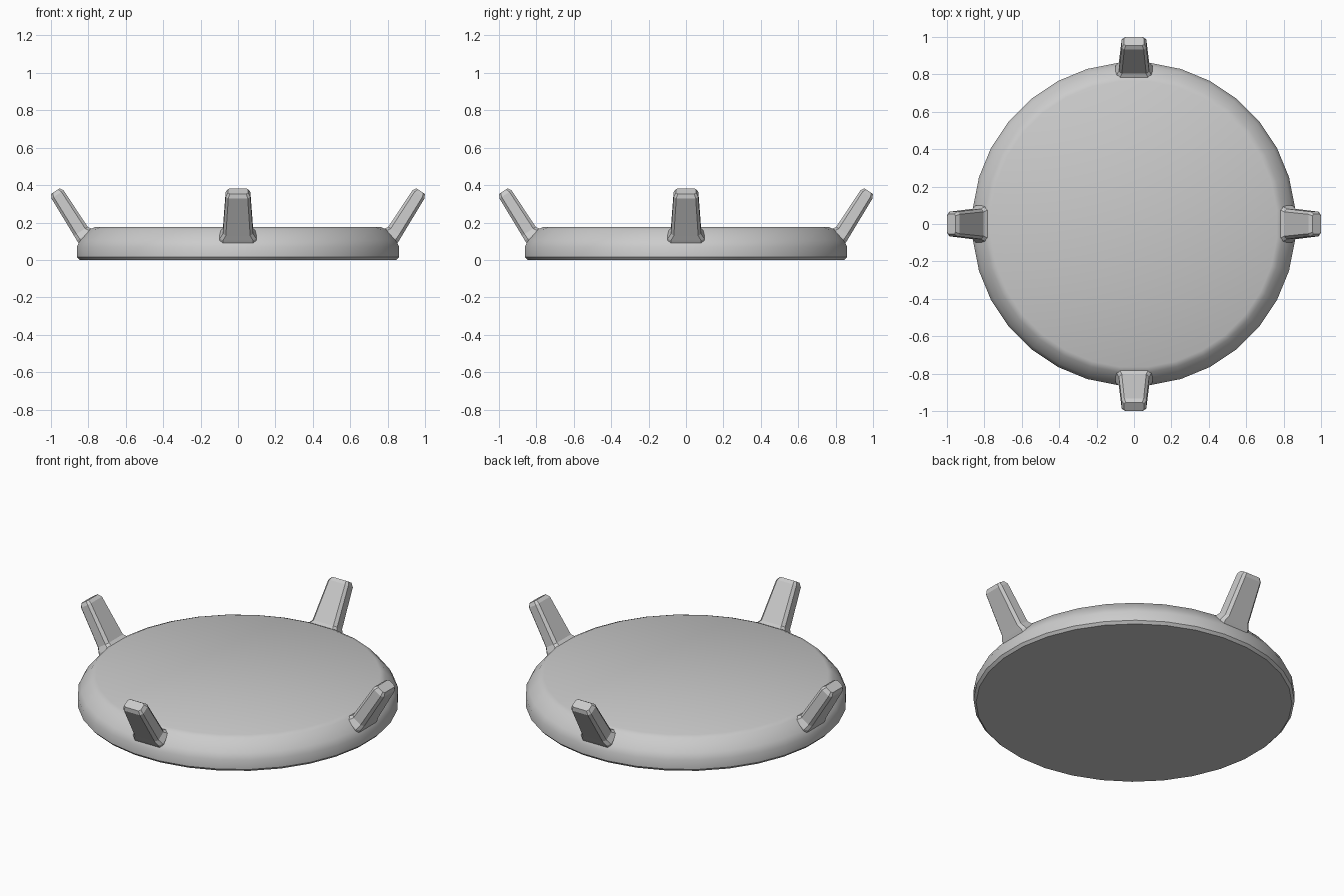
import bpy, bmesh, math
from mathutils import Vector, Matrix

if "Cube" in bpy.data.objects:
    bpy.data.objects.remove(bpy.data.objects["Cube"])


def make_object(name, bm, smooth_angle=None):
    bmesh.ops.recalc_face_normals(bm, faces=bm.faces)
    mesh = bpy.data.meshes.new(name)
    bm.to_mesh(mesh)
    bm.free()
    obj = bpy.data.objects.new(name, mesh)
    bpy.context.collection.objects.link(obj)
    if smooth_angle:
        bpy.ops.object.select_all(action='DESELECT')
        obj.select_set(True)
        bpy.context.view_layer.objects.active = obj
        bpy.ops.object.shade_smooth_by_angle(angle=math.radians(smooth_angle))
    return obj


def loft(bm, rings):
    # Skin closed rings of points and cap both ends
    loops = [[bm.verts.new(p) for p in ring] for ring in rings]
    n = len(loops[0])
    for a, b in zip(loops, loops[1:]):
        for i in range(n):
            j = (i + 1) % n
            bm.faces.new((a[i], a[j], b[j], b[i]))
    bm.faces.new(loops[0])
    bm.faces.new(loops[-1])


# Round base plate: radius, height
SIDES = 32
profile = [(0.852, 0), (0.866, 0.015), (0.866, 0.07), (0.848, 0.105),
           (0.797, 0.163), (0.768, 0.176)]
bm = bmesh.new()
loft(bm, [[(r * math.cos((i + 0.5) * math.tau / SIDES),
            r * math.sin((i + 0.5) * math.tau / SIDES), z)
           for i in range(SIDES)] for r, z in profile])
make_object("base_plate", bm, 35)

# Slanted prong: distance along axis, half width, inner and outer depth, corner cut
sections = [(-0.05, 0.10, 0.062, 0.045, 0.018),
            (-0.008, 0.098, 0.062, 0.045, 0.018),
            (0.022, 0.081, 0.043, 0.044, 0.016),
            (0.255, 0.066, 0.040, 0.038, 0.014),
            (0.276, 0.054, 0.028, 0.026, 0.010)]
foot = Vector((0.828, 0, 0.135))
axis = Vector((0.54, 0, 0.842))
outward = Vector((0.842, 0, -0.54))
side = Vector((0, 1, 0))


def prong_ring(s, w, inner, outer, c):
    pts = [(-inner, w - c), (-inner + c, w), (outer - c, w), (outer, w - c),
           (outer, c - w), (outer - c, -w), (-inner + c, -w), (-inner, c - w)]
    return [foot + axis * s + outward * d + side * y for d, y in pts]


# Four prongs around the rim
for k, where in enumerate(("right", "back", "left", "front")):
    bm = bmesh.new()
    loft(bm, [prong_ring(*s) for s in sections])
    bm.transform(Matrix.Rotation(k * math.pi / 2, 4, 'Z'))
    make_object(where + "_prong", bm)
